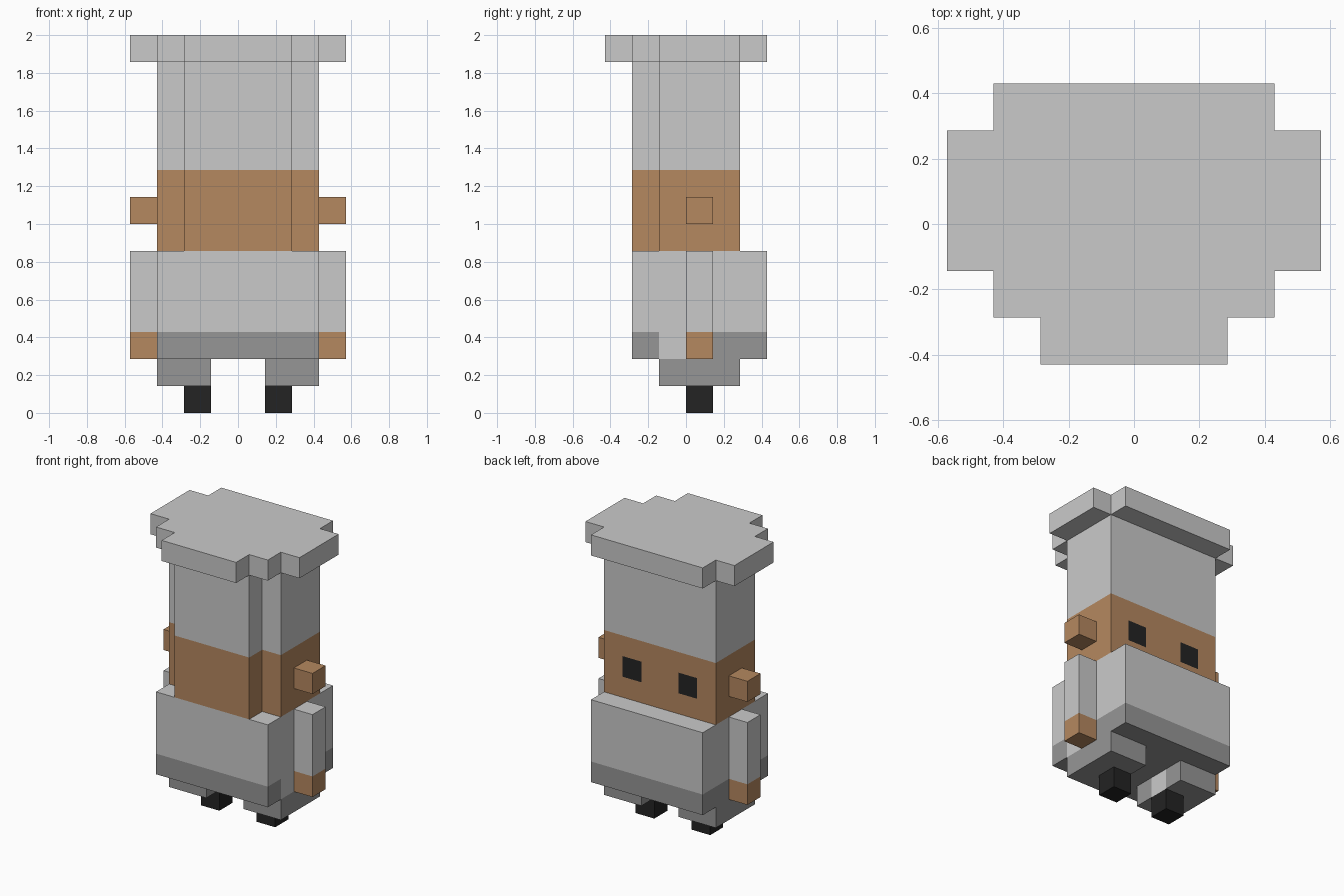
import bpy
import bmesh
from mathutils import Vector

U = 2 / 14  # size of one block

cube = bpy.data.objects.get("Cube")
if cube:
    bpy.data.objects.remove(cube, do_unlink=True)


def make_material(name, rgb):
    m = bpy.data.materials.new(name)
    m.use_nodes = True
    m.diffuse_color = (*rgb, 1)
    m.node_tree.nodes["Principled BSDF"].inputs["Base Color"].default_value = (*rgb, 1)
    return m


LIGHT, DARK, TAN, BLACK = range(4)
MATERIALS = [
    make_material("light_grey", (0.59, 0.59, 0.59)),
    make_material("dark_grey", (0.305, 0.305, 0.305)),
    make_material("tan_skin", (0.46, 0.246, 0.115)),
    make_material("black", (0.017, 0.017, 0.017)),
]


def prism(name, outline, z0, z1, rule, cuts=()):
    """Extrude an outline (in blocks), cut it along planes, colour faces by rule."""
    bm = bmesh.new()
    base = bm.faces.new([bm.verts.new((x, y, z0)) for x, y in outline])
    top = bmesh.ops.extrude_face_region(bm, geom=[base])
    moved = [g for g in top["geom"] if isinstance(g, bmesh.types.BMVert)]
    bmesh.ops.translate(bm, verts=moved, vec=(0, 0, z1 - z0))
    bmesh.ops.recalc_face_normals(bm, faces=bm.faces)
    for axis, pos in cuts:
        n = Vector((axis == "x", axis == "y", axis == "z"))
        bmesh.ops.bisect_plane(bm, geom=bm.verts[:] + bm.edges[:] + bm.faces[:],
                               plane_co=n * pos, plane_no=n)
    bm.normal_update()
    for f in bm.faces:
        f.material_index = rule(f.calc_center_median(), f.normal)
    bmesh.ops.scale(bm, verts=bm.verts, vec=(U, U, U))
    mesh = bpy.data.meshes.new(name)
    bm.to_mesh(mesh)
    bm.free()
    for m in MATERIALS:
        mesh.materials.append(m)
    obj = bpy.data.objects.new(name, mesh)
    bpy.context.collection.objects.link(obj)
    return obj


def rect(x0, x1, y0, y1):
    return [(x0, y0), (x1, y0), (x1, y1), (x0, y1)]


def mirrored(half):
    """Complete an outline given by its +x half, front to back."""
    return half + [(-x, y) for x, y in reversed(half)]


def plain(index):
    return lambda c, n: index


# Body with a dark hem and a light gap beside the arm
def body_rule(c, n):
    if c.z > 3:
        return LIGHT
    return LIGHT if n.x > 0.5 and -1 < c.y < 0 else DARK


prism("body", rect(-3, 3, -2, 3), 2, 6, body_rule,
      [("z", 3), ("y", -1), ("y", 0)])


# Head with eyes on the back wall and a tall hat above the tan band
def head_rule(c, n):
    if n.y > 0.5 and 1 < abs(c.x) < 2 and 7 < c.z < 8:
        return BLACK
    return TAN if c.z < 9 else LIGHT


prism("head", mirrored([(2, -2), (2, -1), (3, -1), (3, 2)]), 6, 13, head_rule,
      [("z", 7), ("z", 8), ("z", 9), ("x", -2), ("x", -1), ("x", 1), ("x", 2)])

# Flat stepped top of the hat
prism("hat_top", mirrored([(2, -3), (2, -2), (3, -2), (3, -1), (4, -1),
                           (4, 2), (3, 2), (3, 3)]), 13, 14, plain(LIGHT))


# Inner wall of one leg carries a light square
def leg_rule(c, n):
    return LIGHT if c.x < 0 and n.x > 0.5 and 0 < c.y < 1 else DARK


# Paired limbs
for side, s in (("left", 1), ("right", -1)):
    def span(a, b, y0, y1):
        lo, hi = sorted((s * a, s * b))
        return rect(lo, hi, y0, y1)

    prism(side + "_ear", span(3, 4, 0, 1), 7, 8, plain(TAN))
    prism(side + "_arm", span(3, 4, 0, 1), 2, 6,
          lambda c, n: TAN if c.z < 3 else LIGHT, [("z", 3)])
    prism(side + "_leg", span(1, 3, -1, 2), 1, 2, leg_rule, [("y", 0), ("y", 1)])
    prism(side + "_foot", span(1, 2, 0, 1), 0, 1, plain(BLACK))
